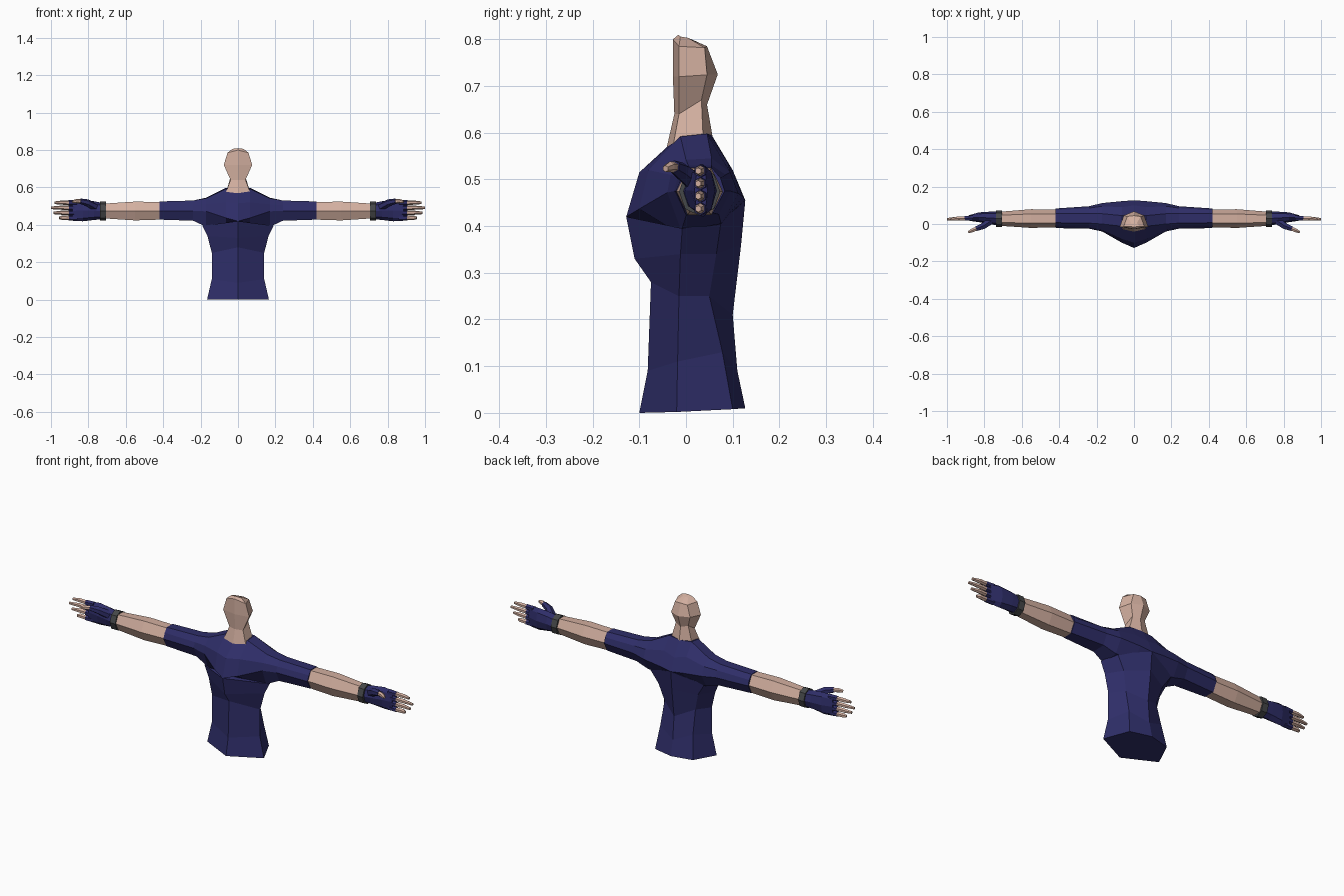
import bpy, bmesh, math
from mathutils import Vector

cube = bpy.data.objects.get("Cube")
if cube:
    bpy.data.objects.remove(cube, do_unlink=True)


def material(name, rgb):
    m = bpy.data.materials.new(name)
    m.use_nodes = True
    m.diffuse_color = (*rgb, 1)
    bsdf = m.node_tree.nodes["Principled BSDF"]
    bsdf.inputs["Base Color"].default_value = (*rgb, 1)
    bsdf.inputs["Roughness"].default_value = 0.8
    return m


NAVY = material("navy cloth", (0.028, 0.027, 0.14))
SKIN = material("skin", (0.65, 0.43, 0.35))
GREY = material("dark grey band", (0.06, 0.063, 0.066))


def loft(name, rings, mat):
    """Skin a row of equal-sized rings and close both ends."""
    bm = bmesh.new()
    rows = [[bm.verts.new(p) for p in r] for r in rings]
    n = len(rows[0])
    for a, b in zip(rows, rows[1:]):
        for i in range(n):
            j = (i + 1) % n
            bm.faces.new((a[i], a[j], b[j], b[i]))
    bm.faces.new(rows[0])
    bm.faces.new(rows[-1])
    bmesh.ops.recalc_face_normals(bm, faces=bm.faces[:])
    me = bpy.data.meshes.new(name)
    bm.to_mesh(me)
    bm.free()
    me.materials.append(mat)
    ob = bpy.data.objects.new(name, me)
    bpy.context.collection.objects.link(ob)
    return ob


def body_ring(front, side, back, spine):
    """Mirrored six-point ring: front ridge, sides, back corners, spine."""
    (sx, sy, sz), (bx, by, bz) = side, back
    return [(0, *front), (sx, sy, sz), (bx, by, bz),
            (0, *spine), (-bx, by, bz), (-sx, sy, sz)]


def arm_ring(s, x, cy, cz, ry, rz, n=6):
    return [(s * x, cy + ry * math.cos(2 * math.pi * i / n),
             cz + rz * math.sin(2 * math.pi * i / n)) for i in range(n)]


def tube(name, path, radii, mat, s, n=6):
    """Round tube along a path, on the side given by s."""
    pts = [Vector(p) for p in path]
    rings = []
    for i, p in enumerate(pts):
        d = (pts[min(i + 1, len(pts) - 1)] - pts[max(i - 1, 0)]).normalized()
        u = d.cross(Vector((0, 0, 1))).normalized()
        v = d.cross(u)
        ring = []
        for k in range(n):
            a = 2 * math.pi * (k + 0.5) / n
            q = p + radii[i] * (u * math.cos(a) + v * math.sin(a))
            ring.append((s * q.x, q.y, q.z))
        rings.append(ring)
    return loft(name, rings, mat)


# Torso from hem to chest
loft("torso", [
    body_ring((-.10, 0), (.165, -.02, .002), (.11, .10, .008), (.127, .01)),
    body_ring((-.082, .09), (.14, -.018, .11), (.095, .078, .13), (.11, .09)),
    body_ring((-.075, .28), (.14, -.015, .25), (.09, .05, .25), (.10, .21)),
    body_ring((-.11, .33), (.163, -.012, .34), (.115, .065, .34), (.118, .36)),
    body_ring((-.128, .42), (.19, -.008, .395), (.16, .075, .41), (.127, .455)),
], NAVY)

# Shoulders and sleeves: eight-point (y, z) sections along x
sections = [
    (0, [(-.128, .42), (-.10, .515), (-.04, .57), (.055, .595),
         (.10, .52), (.127, .455), (.08, .40), (-.05, .40)]),
    (.065, [(-.10, .437), (-.08, .52), (-.012, .592), (.045, .598),
            (.09, .535), (.122, .463), (.08, .40), (-.04, .40)]),
    (.17, [(-.04, .472), (-.033, .51), (0, .542), (.055, .545),
           (.095, .515), (.112, .47), (.075, .405), (-.01, .39)]),
    (.24, [(-.025, .475), (-.018, .505), (.005, .53), (.055, .53),
           (.085, .51), (.095, .475), (.07, .425), (0, .422)]),
    (.42, [(-.022, .475), (-.01, .503), (.007, .525), (.055, .525),
           (.074, .503), (.083, .475), (.058, .428), (.003, .428)]),
]
half = [[(x, y, z) for y, z in sec] for x, sec in sections]
mirror = [[(-x, y, z) for x, y, z in r] for r in half[:0:-1]]
loft("shoulders_and_sleeves", mirror + half, NAVY)

# Neck and faceless head
loft("neck_and_head", [
    body_ring((-.042, .565), (.066, -.028, .57), (.062, .037, .58), (.058, .585)),
    body_ring((-.025, .64), (.04, -.015, .64), (.036, .033, .67), (.045, .66)),
    body_ring((-.028, .72), (.076, -.015, .72), (.055, .045, .724), (.068, .725)),
    body_ring((-.028, .80), (.056, -.015, .785), (.036, .04, .782), (.045, .785)),
    body_ring((-.016, .81), (.03, -.012, .806), (.015, .005, .803), (.005, .802)),
], SKIN)

# Arms and hands on both sides
for s, side in ((1, "left"), (-1, "right")):
    loft(side + "_forearm", [
        arm_ring(s, .41, .03, .475, .047, .054),
        arm_ring(s, .55, .029, .474, .05, .058),
        arm_ring(s, .71, .028, .474, .038, .046)], SKIN)
    loft(side + "_wristband", [
        arm_ring(s, .705, .029, .474, .044, .052, 8),
        arm_ring(s, .737, .029, .474, .044, .052, 8)], GREY)
    loft(side + "_glove_palm", [
        arm_ring(s, .73, .03, .474, .036, .044, 8),
        arm_ring(s, .77, .032, .476, .034, .05, 8),
        arm_ring(s, .83, .036, .476, .026, .057, 8),
        arm_ring(s, .885, .032, .475, .014, .053, 8)], NAVY)

    # Four fingers with short glove sleeves
    for name, z, tip in (("index", .518, .98), ("middle", .491, 1.0),
                         ("ring", .464, .985), ("little", .437, .955)):
        tube(f"{side}_{name}_sleeve", [(.86, .032, z), (.905, .03, z)],
             (.015, .014), NAVY, s)
        tube(f"{side}_{name}_finger",
             [(.895, .03, z), (.94, .03, z + .001), (tip, .026, z)],
             (.0115, .0115, .007), SKIN, s)

    # Thumb reaching forward
    tube(side + "_thumb_sleeve",
         [(.765, .018, .495), (.805, -.01, .518), (.845, -.026, .527)],
         (.022, .019, .014), NAVY, s)
    tube(side + "_thumb",
         [(.84, -.024, .526), (.865, -.034, .527), (.885, -.044, .523)],
         (.0115, .0115, .007), SKIN, s)
